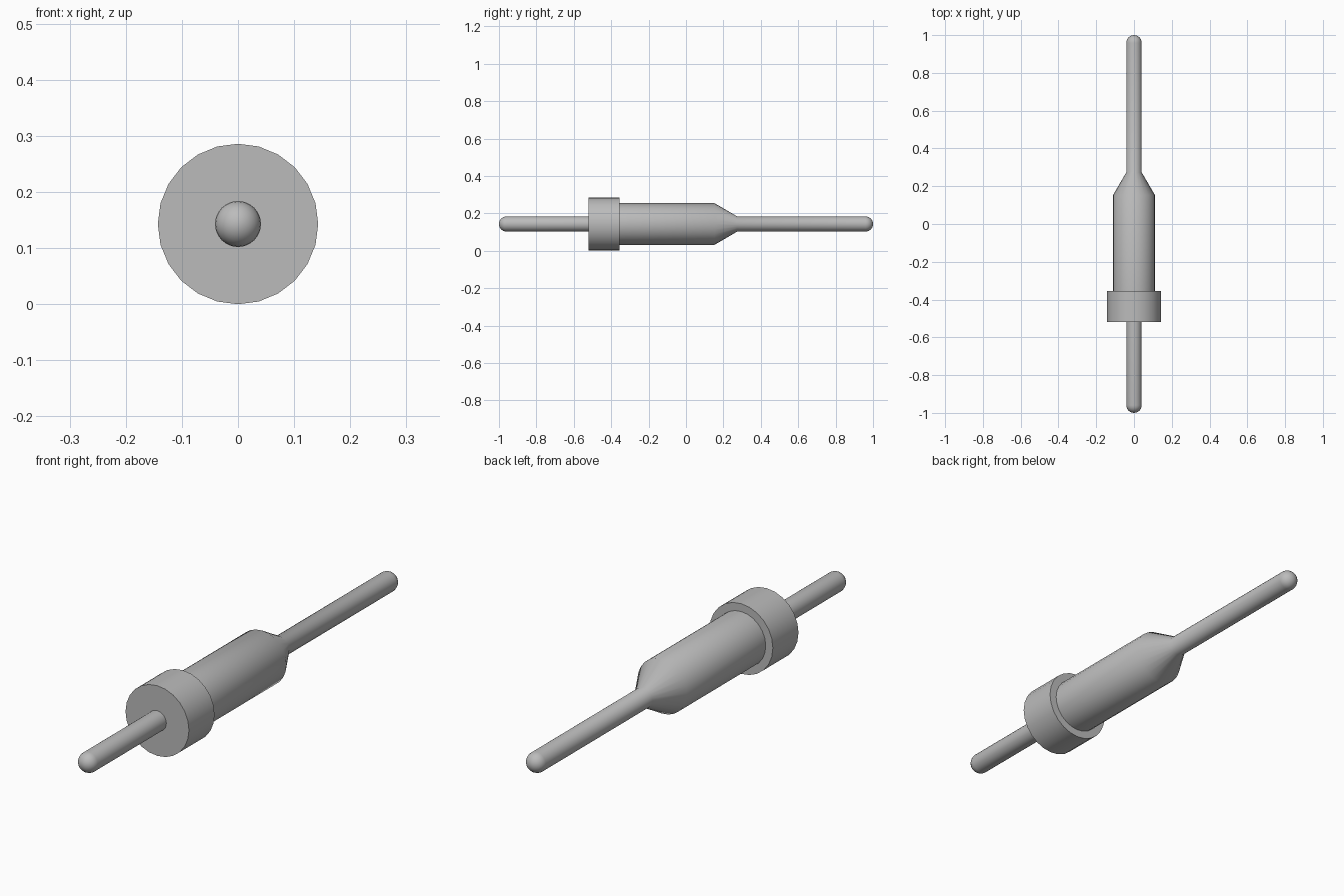
import bpy
import bmesh
import math

cube = bpy.data.objects.get("Cube")
if cube:
    bpy.data.objects.remove(cube, do_unlink=True)

SIDES = 24
COLLAR_R, BODY_R, PIN_R = 0.143, 0.111, 0.041
AXIS_Z = COLLAR_R

metal = bpy.data.materials.new("grey metal")
metal.use_nodes = True
grey = (0.5, 0.5, 0.5, 1)
metal.diffuse_color = grey
metal.node_tree.nodes["Principled BSDF"].inputs["Base Color"].default_value = grey


def lathe(name, profile):
    """Turn (y, radius) points around the long axis; zero radius makes a pole."""
    bm = bmesh.new()
    rings = []
    for y, r in profile:
        count = SIDES if r > 0 else 1
        angles = [math.tau * i / SIDES for i in range(count)]
        rings.append([bm.verts.new((r * math.sin(a), y, AXIS_Z + r * math.cos(a)))
                      for a in angles])
    for low, high in zip(rings, rings[1:]):
        for i in range(SIDES):
            j = (i + 1) % SIDES
            corners = [low[i % len(low)], low[j % len(low)],
                       high[j % len(high)], high[i % len(high)]]
            bm.faces.new(list(dict.fromkeys(corners)))
    # Close open ends with flat caps
    for ring in (rings[0], rings[-1]):
        if len(ring) > 1:
            bm.faces.new(ring)
    bmesh.ops.recalc_face_normals(bm, faces=bm.faces)
    mesh = bpy.data.meshes.new(name)
    bm.to_mesh(mesh)
    bm.free()
    mesh.materials.append(metal)
    obj = bpy.data.objects.new(name, mesh)
    bpy.context.collection.objects.link(obj)
    bpy.ops.object.select_all(action='DESELECT')
    obj.select_set(True)
    bpy.context.view_layer.objects.active = obj
    bpy.ops.object.shade_smooth_by_angle(angle=math.radians(35))
    return obj


def round_tip(direction, steps=6):
    """Hemisphere profile from the pole to the pin's full radius."""
    points = [(direction * (1 - PIN_R), PIN_R)]
    for k in range(1, steps):
        a = math.pi / 2 * k / steps
        points.append((direction * (1 - PIN_R + PIN_R * math.sin(a)), PIN_R * math.cos(a)))
    points.append((direction, 0))
    return points


# Front pin, ending at the collar's face
lathe("front_pin", round_tip(-1)[::-1] + [(-0.52, PIN_R)])

# Wide collar
lathe("collar", [(-0.52, COLLAR_R), (-0.355, COLLAR_R)])

# Barrel, tapered shoulder and long rear pin in one piece
lathe("barrel_and_rear_pin",
      [(-0.355, BODY_R), (0.153, BODY_R), (0.273, PIN_R)] + round_tip(1))
